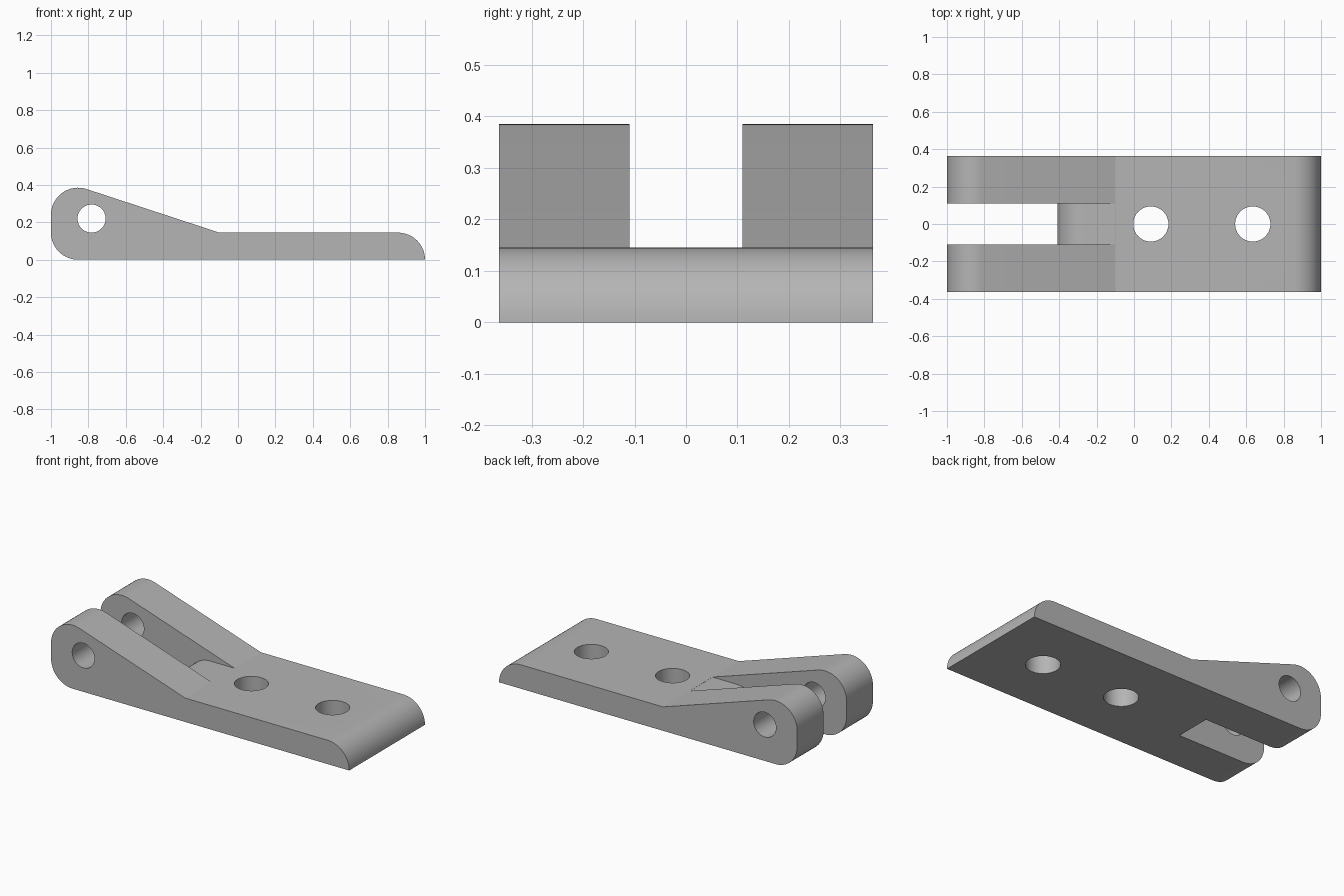
import bpy, bmesh
from math import radians, cos, sin

cube = bpy.data.objects.get("Cube")
if cube:
    bpy.data.objects.remove(cube, do_unlink=True)

R = 0.145            # plate thickness and corner radius
HALF_WIDTH = 0.363
SLOT_HALF = 0.11

grey = bpy.data.materials.new("grey metal")
grey.use_nodes = True
grey.diffuse_color = (0.46, 0.46, 0.46, 1)
grey.node_tree.nodes["Principled BSDF"].inputs["Base Color"].default_value = grey.diffuse_color


def arc(cx, cz, start, end, radius=R, steps=16):
    angles = [radians(start + (end - start) * i / steps) for i in range(steps + 1)]
    return [(cx + radius * cos(a), cz + radius * sin(a)) for a in angles]


def extrude_profile(name, points, half_width):
    """Extrude an x-z outline symmetrically along y."""
    bm = bmesh.new()
    face = bm.faces.new([bm.verts.new((x, -half_width, z)) for x, z in points])
    moved = bmesh.ops.extrude_face_region(bm, geom=[face])["geom"]
    bmesh.ops.translate(bm, vec=(0, 2 * half_width, 0),
                        verts=[v for v in moved if isinstance(v, bmesh.types.BMVert)])
    bmesh.ops.recalc_face_normals(bm, faces=bm.faces)
    mesh = bpy.data.meshes.new(name)
    bm.to_mesh(mesh)
    bm.free()
    mesh.materials.append(grey)
    obj = bpy.data.objects.new(name, mesh)
    bpy.context.collection.objects.link(obj)
    return obj


def drill(name, location, radius, rotation=(0, 0, 0)):
    bpy.ops.mesh.primitive_cylinder_add(vertices=64, radius=radius, depth=2,
                                        location=location, rotation=rotation)
    tool = bpy.context.object
    tool.name = name
    tool.data.materials.append(grey)
    return tool


# Side outline: rounded lugs, sloping shoulder, flat plate, rounded nose
outline = (arc(1 - R, 0, 0, 90)
           + [(-0.1, R)]
           + arc(R - 1, 0.24, 71.7, 180)
           + arc(R - 1, R, 180, 270))
bracket = extrude_profile("clevis_bracket", outline, HALF_WIDTH)

# Slot between the lugs, leaving a rounded end on the plate
slot_end = -0.41
slot = extrude_profile(
    "slot_cutter",
    [(-1.2, -0.2), (slot_end, -0.2)] + arc(slot_end + R, 0, 180, 90)
    + [(-0.102, R), (-0.102, 0.6), (-1.2, 0.6)],
    SLOT_HALF)

# Pin hole through both lugs and two mounting holes
cutters = [slot, drill("pin_hole_cutter", (-0.783, 0, 0.22), 0.075, (radians(90), 0, 0))]
for i, x in enumerate((0.09, 0.635)):
    cutters.append(drill(f"mounting_hole_cutter_{i + 1}", (x, 0, 0), 0.094))

for tool in cutters:
    cut = bracket.modifiers.new(tool.name, "BOOLEAN")
    cut.operation = "DIFFERENCE"
    cut.solver = "EXACT"
    cut.object = tool
bpy.ops.object.select_all(action="DESELECT")
bracket.select_set(True)
bpy.context.view_layer.objects.active = bracket
for tool in cutters:
    bpy.ops.object.modifier_apply(modifier=tool.name)
for tool in cutters:
    bpy.data.objects.remove(tool, do_unlink=True)

bpy.ops.object.shade_smooth_by_angle(angle=radians(15))
